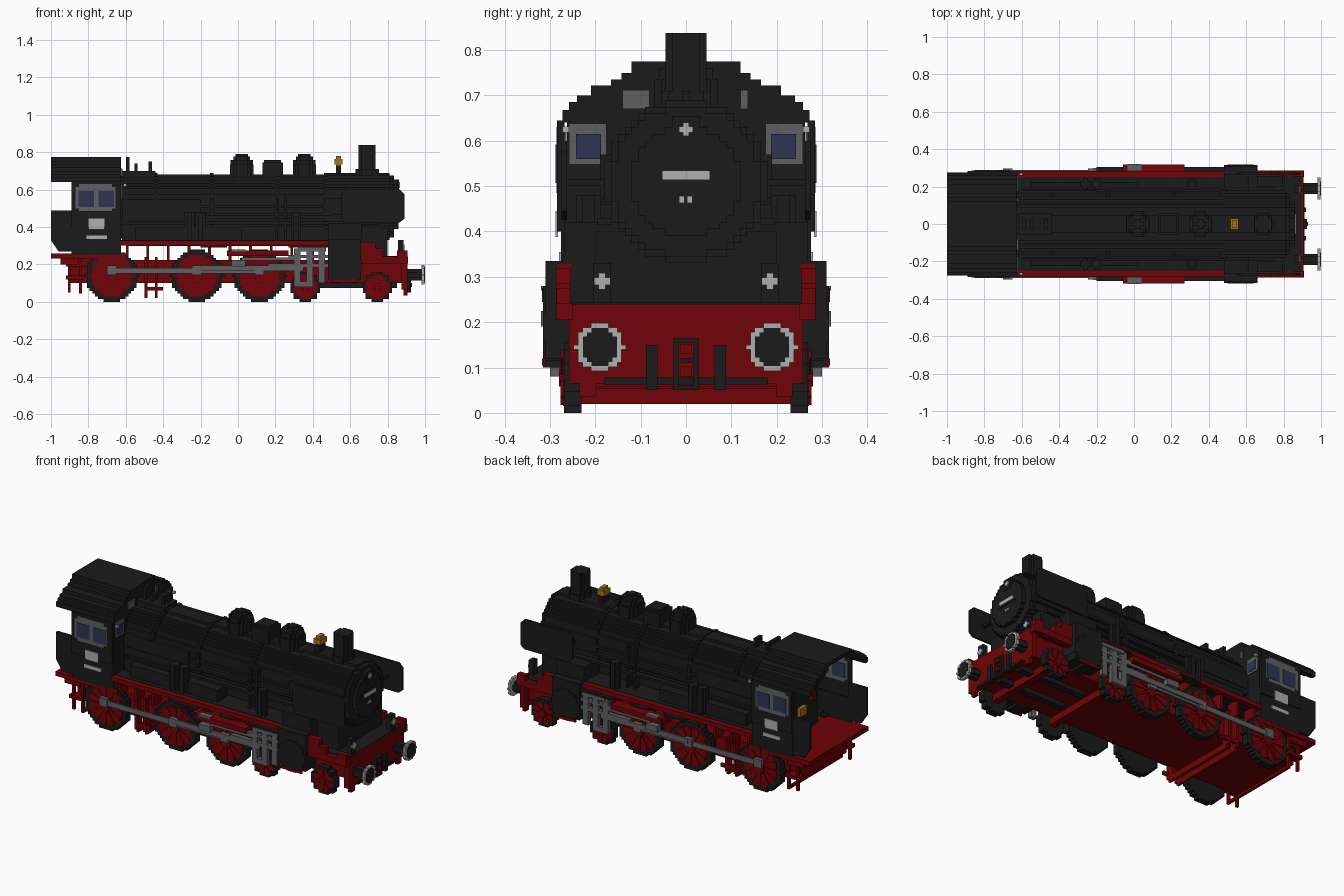
import bpy, bmesh, math

old = bpy.data.objects.get("Cube")
if old:
    bpy.data.objects.remove(old)

STEP = 0.015


def material(name, r, g, b):
    m = bpy.data.materials.new(name)
    m.use_nodes = True
    m.diffuse_color = (r, g, b, 1)
    m.node_tree.nodes["Principled BSDF"].inputs["Base Color"].default_value = (r, g, b, 1)
    return m


black = material("soot black", .0105, .0105, .0105)
red = material("frame red", .16, .001, .002)
steel = material("steel grey", .11, .115, .12)
pale = material("pale grey", .43, .43, .43)
glass = material("blue glass", .028, .035, .085)
brass = material("brass", .4, .17, .015)


def prism(name, mat, pts, axis, lo, hi, pair=False):
    """Extrude a flat outline along an axis; pair mirrors it across y."""
    place = {"X": lambda u, v: (lo, u, v), "Y": lambda u, v: (u, lo, v),
             "Z": lambda u, v: (u, v, lo)}[axis]
    bm = bmesh.new()
    face = bm.faces.new([bm.verts.new(place(u, v)) for u, v in pts])
    ext = bmesh.ops.extrude_face_region(bm, geom=[face])
    verts = [g for g in ext["geom"] if isinstance(g, bmesh.types.BMVert)]
    bmesh.ops.translate(bm, verts=verts, vec=[(hi - lo) * (axis == a) for a in "XYZ"])
    bmesh.ops.recalc_face_normals(bm, faces=bm.faces)
    mesh = bpy.data.meshes.new(name)
    bm.to_mesh(mesh)
    bm.free()
    mesh.materials.append(mat)
    ob = bpy.data.objects.new(name, mesh)
    bpy.context.collection.objects.link(ob)
    if pair:
        mod = ob.modifiers.new("both sides", "MIRROR")
        mod.use_axis = (False, True, False)
        mod.use_mirror_merge = False
    return ob


def box(name, mat, x, y, z, pair=False):
    pts = [(x[0], y[0]), (x[1], y[0]), (x[1], y[1]), (x[0], y[1])]
    return prism(name, mat, pts, "Z", z[0], z[1], pair)


def disc(u, v, r, step=STEP):
    """Round outline made of square steps."""
    n = max(2, round(2 * r / step))
    h = 2 * r / n
    right = []
    for i in range(n):
        low = -r + i * h
        mid = low + h / 2
        w = max(h, round(math.sqrt(r * r - mid * mid) / h) * h)
        for p in ((w, low), (w, low + h)):
            if not right or math.dist(p, right[-1]) > h / 9:
                right.append(p)
    left = [(-a, b) for a, b in reversed(right)]
    return [(u + a, v + b) for a, b in right + left]


def arch(drop):
    """Stepped roof outline from left eave to right eave."""
    half = [(.272, .64)]
    for w, z in ((.272, .668), (.258, .685), (.24, .7), (.21, .722), (.165, .735),
                 (.142, .75), (.12, .775)):
        half += [(w, half[-1][1]), (w, z)]
    half = [(a - drop, b - drop * (i > 1)) for i, (a, b) in enumerate(half) if i]
    return [(-a, b) for a, b in half] + half[::-1]


# Boiler, smokebox and stepped door
boiler_z = .51
prism("boiler", black, disc(0, boiler_z, .17), "X", -.66, .5)
prism("smokebox", black, disc(0, boiler_z, .18), "X", .48, .81)
prism("smokebox_door", black, disc(0, boiler_z, .165), "X", .81, .835)
prism("door_centre", black, disc(0, boiler_z, .12), "X", .835, .858)
for x in (-.45, -.15, .2, .46):
    prism("boiler_band", black, disc(0, boiler_z, .178), "X", x, x + .02)
box("number_plate_back", black, (.858, .861), (-.076, .076), (.503, .547))
box("number_plate", pale, (.861, .865), (-.053, .053), (.514, .534))
for y in (-.015, .002):
    box("maker_plate", pale, (.858, .863), (y, y + .012), (.463, .478))
box("top_lamp", black, (.8, .86), (-.03, .03), (.595, .655))
for w, h in ((.015, .007), (.007, .015)):
    box("top_lamp_glow", pale, (.86, .866), (-w, w), (.625 - h, .625 + h))

# Domes, sand box, chimney and bell along the top
for x in (.02, .355):
    for r, top in ((.07, .735), (.06, .76), (.045, .778), (.025, .79)):
        prism("dome", black, disc(x, 0, r), "Z", .64, top)
box("sand_box", black, (.13, .24), (-.06, .06), (.64, .745))
box("sand_box_lid", black, (.14, .23), (-.045, .045), (.745, .76))
prism("chimney_base", black, disc(.69, 0, .055), "Z", .65, .71)
prism("chimney", black, disc(.69, 0, .045), "Z", .7, .838)
box("bell_stand", black, (.525, .55), (-.03, .03), (.68, .73))
box("bell_rim", brass, (.515, .56), (-.03, .03), (.735, .765))
box("bell_core", brass, (.525, .55), (-.022, .022), (.725, .78))
for x, top in ((-.59, .775), (-.545, .74), (-.47, .75)):
    box("safety_valve", black, (x - .009, x + .009), (-.03, .03), (.65, top))
box("valve_seat", black, (-.62, -.44), (-.06, .06), (.65, .7))

# Boiler side fittings
box("side_pipe", black, (-.6, .5), (.16, .185), (.46, .475), True)
box("feed_pipe", black, (-.6, .75), (.165, .195), (.415, .43), True)
box("air_tank", black, (-.55, .02), (.13, .225), (.33, .4), True)
box("firebox_side", black, (-.62, -.2), (.1, .18), (.33, .55), True)
for x in (-.26, -.2, .31):
    prism("pump", black, disc(x, .215, .027), "Z", .33, .48, True)
for x in (.2, .245):
    box("down_pipe", black, (x, x + .015), (.15, .19), (.33, .57), True)
chamfered = [(.55, .45), (.57, .425), (.865, .425), (.89, .445), (.89, .575), (.865, .6),
             (.57, .6), (.55, .575)]
prism("smoke_deflector", black, chamfered, "Y", .262, .275, True)
for x in (.6, .79):
    box("deflector_stay", black, (x, x + .015), (.12, .265), (.5, .515), True)

# Cab: walls, stepped roof shell, rear side sheets
box("cab_side", black, (-.89, -.625), (.268, .284), (.4, .645), True)
box("cab_lower_side", black, (-.89, -.625), (.26, .276), (.25, .4), True)
prism("cab_front", black, [(-.27, .25)] + arch(.01) + [(.27, .25)], "X", -.645, -.625)
prism("cab_roof", black, arch(0) + arch(.022)[::-1], "X", -1, -.625)
sheet = [(-1, .33), (-.96, .27), (-.88, .27), (-.88, .49), (-1, .49)]
prism("rear_side_sheet", black, sheet, "Y", .255, .272, True)
# Windows go through the walls so they show inside the cab too
box("window_frame", steel, (-.87, -.655), (.264, .286), (.5, .615), True)
box("window_frame_middle", steel, (-.85, -.675), (.264, .286), (.485, .63), True)
for x in (-.853, -.745):
    box("side_window", glass, (x, x + .083), (.262, .288), (.507, .592), True)
box("front_window_frame", steel, (-.65, -.62), (.175, .258), (.548, .638), True)
box("front_window", glass, (-.653, -.616), (.187, .243), (.56, .615), True)
for y in ((-.14, -.08), (.12, .137)):
    box("roof_window", steel, (-.625, -.618), y, (.67, .712))
box("cab_number", pale, (-.8, -.715), (.282, .288), (.388, .445), True)
box("cab_label", pale, (-.81, -.7), (.274, .28), (.335, .355), True)
box("cab_marker_lamp", pale, (-.612, -.597), (.258, .272), (.618, .632), True)
box("backhead", black, (-.75, -.64), (-.16, .16), (.25, .6))
box("fire_door", brass, (-.77, -.75), (-.03, .03), (.365, .415))
box("cab_valve", red, (-.77, -.75), (.08, .12), (.42, .46), True)

# Frame, decks and running boards
box("main_frame", red, (-.9, .88), (-.215, .215), (.1, .225))
box("rear_deck", red, (-1, -.6), (-.275, .275), (.232, .258))
box("rear_frame", red, (-.92, -.62), (-.24, .24), (.19, .235))
box("running_board", black, (-.63, .66), (-.252, .252), (.312, .33))
box("running_board_edge", red, (-.63, .66), (.252, .284), (.302, .328), True)
for i in range(10):
    x = -.6 + i * .11
    box("board_bracket", red, (x, x + .015), (.19, .265), (.22, .31), True)
for x in ((-.2, -.06), (.27, .48)):
    box("gear_cover", black, x, (.255, .305), (.292, .302), True)
box("inner_firebox", black, (-.6, .5), (-.12, .12), (.3, .4))
box("smokebox_saddle", black, (.48, .66), (-.268, .268), (.22, .42))
box("front_pedestal", black, (.64, .8), (-.2, .2), (.23, .4))
box("front_deck", black, (.64, .895), (-.255, .255), (.225, .245))
for x, top in ((.735, .32), (.775, .285)):
    box("front_board_step", red, (.65, x), (.255, .287), (.24, top), True)
box("front_board_end", red, (.64, .91), (.25, .285), (.205, .242), True)
box("front_board_riser", red, (.85, .905), (.255, .285), (.24, .275), True)

# Front beam, buffers, coupling, hoses and lamps
box("buffer_beam", red, (.875, .905), (-.258, .258), (.065, .24))
box("rail_guard", red, (.885, .905), (.2, .235), (.035, .065), True)
prism("buffer_shaft", black, disc(.19, .145, .03), "X", .9, .983, True)
prism("buffer_plate", pale, disc(.19, .145, .053, .01), "X", .98, .997, True)
prism("buffer_face", black, disc(.19, .145, .042, .009), "X", .994, 1, True)
box("coupling_side", black, (.9, .925), (.017, .028), (.05, .165), True)
for z in (.05, .11, .155):
    box("coupling_link", black, (.9, .925), (-.02, .02), (z, z + .01))
for z in (.08, .13):
    box("coupling_hook", red, (.9, .93), (-.012, .012), (z, z + .022))
box("hose", black, (.9, .92), (.063, .088), (.05, .15), True)
box("front_pipe", black, (.9, .912), (-.18, .18), (.063, .078))
box("front_lamp_post", black, (.855, .885), (.165, .205), (.24, .33), True)
for w, h in ((.018, .008), (.008, .018)):
    box("front_lamp_glow", pale, (.885, .891), (.185 - w, .185 + w), (.29 - h, .29 + h), True)


# Wheels: black tyre, red centre with raised spokes and hub
def wheel(x, r, spokes):
    prism("tyre", black, disc(x, r, r), "Y", .23, .269, True)
    prism("wheel_centre", red, disc(x, r, r * .8), "Y", .235, .271, True)
    for i in range(spokes):
        a = math.pi * i / spokes
        c, s, w = math.cos(a) * r * .78, math.sin(a) * r * .78, .06
        pts = [(x + p * c - q * s * w, r + p * s + q * c * w)
               for p, q in ((-1, -1), (1, -1), (1, 1), (-1, 1))]
        prism("spoke", red, pts, "Y", .265, .276 + i / 9999, True)
    prism("hub", red, disc(x, r, r * .25), "Y", .265, .28, True)
    box("axle", red, (x - .02, x + .02), (-.23, .23), (r - .02, r + .02))


for x in (-.675, -.22, .115):
    wheel(x, .14, 6)
    box("crank", steel, (x - .025, x + .025), (.275, .297), (.145, .195), True)
for x in (.36, .745):
    wheel(x, .078, 4)

# Cylinders and running gear
prism("cylinder", black, disc(.57, .19, .09), "Y", .2, .315, True)
box("cylinder_block", black, (.48, .658), (.2, .31), (.12, .335), True)
box("cylinder_cover", red, (.5, .64), (.31, .318), (.105, .12), True)
box("bogie_bar", black, (.42, .85), (.06, .1), (.075, .105), True)
box("coupling_rod", steel, (-.68, .13), (.28, .29), (.152, .182), True)
box("main_rod", steel, (-.22, .35), (.288, .3), (.165, .195), True)
box("slide_bar_low", steel, (.16, .48), (.275, .3), (.185, .205), True)
box("slide_bar_high", steel, (.27, .48), (.275, .3), (.235, .25), True)
for x in (.3, .365, .43):
    box("crosshead", steel, (x, x + .035), (.275, .3), (.1, .285), True)
box("crosshead_foot", steel, (.3, .4), (.275, .3), (.08, .11), True)
box("crosshead_top", steel, (.32, .47), (.27, .304), (.27, .29), True)
box("valve_gear_frame", red, (-.06, .27), (.255, .318), (.245, .275), True)
box("valve_link", steel, (-.035, .04), (.285, .32), (.19, .225), True)
box("valve_link_top", steel, (-.035, .04), (.285, .32), (.27, .28), True)
box("valve_gear_rod", steel, (.02, .3), (.29, .3), (.222, .237), True)

# Brake gear and steps below the frame
for x in (-.5, -.445):
    box("brake_hanger", red, (x, x + .015), (.2, .25), (.04, .24), True)
    box("brake_bar", red, (x, x + .015), (-.235, .235), (.02, .055))
box("brake_shoe", red, (-.49, -.4), (.235, .25), (.06, .08), True)
for x in (-.91, -.85):
    box("rear_step_post", red, (x, x + .015), (.235, .25), (.05, .24), True)
box("rear_step", red, (-.92, -.83), (.215, .265), (.12, .14), True)
box("rear_rail", red, (-.85, -.835), (-.25, .25), (.045, .06))
box("rear_hanger", red, (-.95, -.85), (.24, .262), (.2, .235), True)
